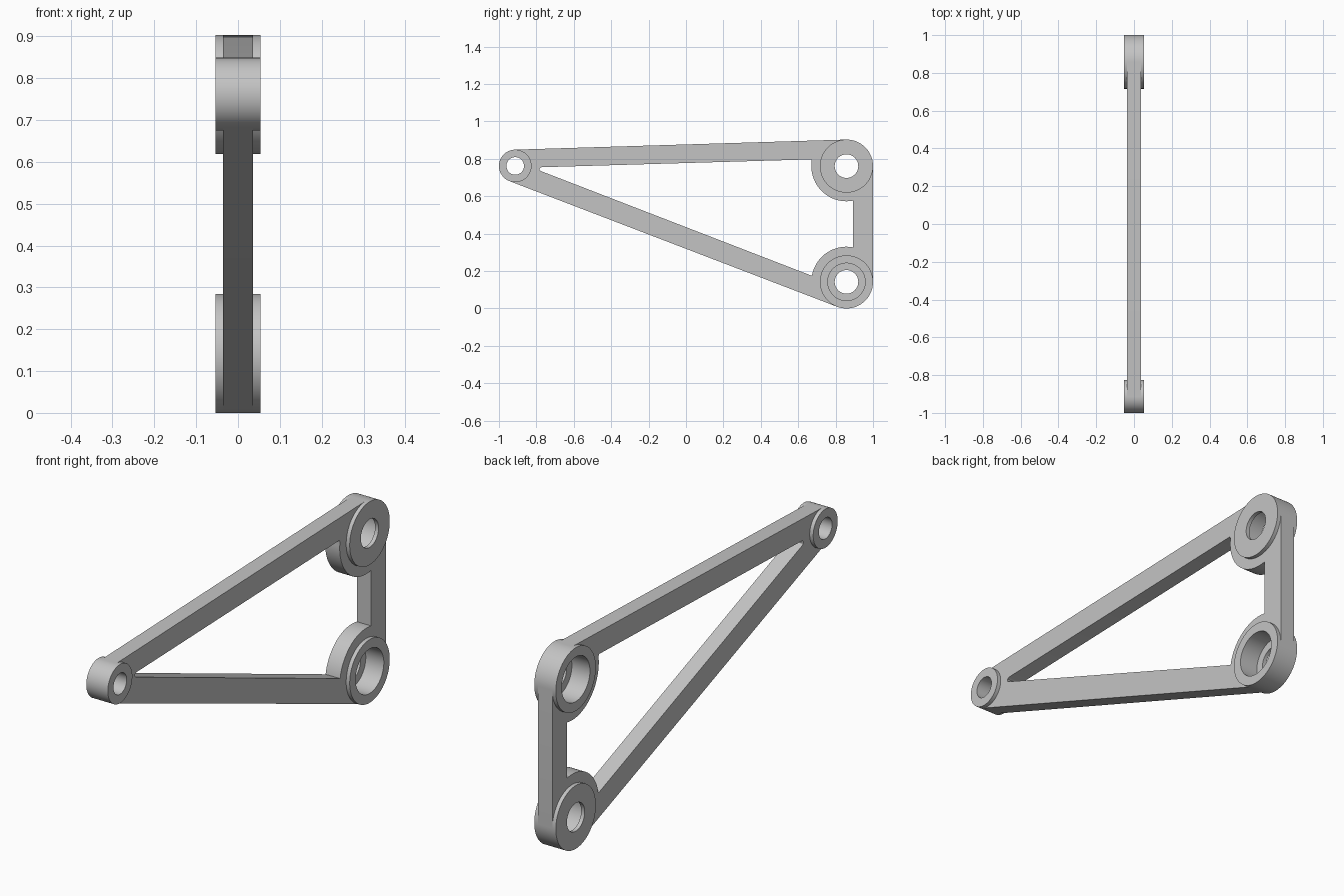
import bpy, bmesh
from math import cos, sin, radians, hypot
from mathutils import Matrix
from mathutils.geometry import convex_hull_2d

if "Cube" in bpy.data.objects:
    bpy.data.objects.remove(bpy.data.objects["Cube"], do_unlink=True)

# One plain grey metal
GREY = (0.55, 0.55, 0.55, 1)
metal = bpy.data.materials.new("grey metal")
metal.diffuse_color = GREY
metal.use_nodes = True
metal.node_tree.nodes["Principled BSDF"].inputs["Base Color"].default_value = GREY

# Profile plane (y, z) with extrusion along x
TO_SIDE = Matrix(((0, 0, 1, 0), (1, 0, 0, 0), (0, 1, 0, 0), (0, 0, 0, 1)))


def arc(centre, r, start, end, steps):
    angles = [radians(start + (end - start) * i / steps) for i in range(steps + 1)]
    return [(centre[0] + r * cos(a), centre[1] + r * sin(a)) for a in angles]


def circle(centre, r):
    return arc(centre, r, 0, 360, 80)[:-1]


def plate(name, loops, x0, x1):
    """Extrude an outer loop with holes between two x positions."""
    curve = bpy.data.curves.new(name, 'CURVE')
    curve.dimensions = '2D'
    curve.fill_mode = 'BOTH'
    curve.extrude = (x1 - x0) / 2
    for loop in loops:
        spline = curve.splines.new('POLY')
        spline.points.add(len(loop) - 1)
        for point, (y, z) in zip(spline.points, loop):
            point.co = (y, z, 0, 1)
        spline.use_cyclic_u = True
    source = bpy.data.objects.new(name + " profile", curve)
    bpy.context.collection.objects.link(source)
    graph = bpy.context.evaluated_depsgraph_get()
    mesh = bpy.data.meshes.new_from_object(source.evaluated_get(graph))
    bpy.data.objects.remove(source, do_unlink=True)
    bpy.data.curves.remove(curve)

    mesh.transform(Matrix.Translation(((x0 + x1) / 2, 0, 0)) @ TO_SIDE)
    bm = bmesh.new()
    bm.from_mesh(mesh)
    bmesh.ops.remove_doubles(bm, verts=bm.verts, dist=0.0001)
    bmesh.ops.recalc_face_normals(bm, faces=bm.faces)
    bm.to_mesh(mesh)
    bm.free()
    mesh.materials.clear()
    mesh.materials.append(metal)
    obj = bpy.data.objects.new(name, mesh)
    bpy.context.collection.objects.link(obj)
    bpy.ops.object.select_all(action='DESELECT')
    obj.select_set(True)
    bpy.context.view_layer.objects.active = obj
    bpy.ops.object.shade_smooth_by_angle(angle=radians(30))
    return obj


# Pivot centres, radii and half thicknesses
tip, upper, lower = (-0.913, 0.762), (0.858, 0.761), (0.858, 0.142)
TIP_R, BOSS_R, FLANGE_R = 0.087, 0.142, 0.188
TIP_HOLE, HOLE, BORE = 0.047, 0.063, 0.1
WEB, FACE = 0.036, 0.0535

# Triangular frame: hull round the pivots, open in the middle
points = circle(tip, TIP_R) + circle(upper, BOSS_R) + circle(lower, BOSS_R)
outline = [points[i] for i in convex_hull_2d(points)]
opening = ([(-0.772, 0.733), (-0.782, 0.739), (-0.782, 0.749), (-0.772, 0.755), (0.67, 0.797)]
           + arc(upper, FLANGE_R, 174, 281, 32)
           + arc(lower, FLANGE_R, 79, 170, 28))
plate("triangular_frame",
      [outline, opening, circle(tip, TIP_HOLE), circle(upper, BORE), circle(lower, BORE)],
      -WEB, WEB)

# Raised bosses on both sides; each large pivot is counterbored from one side
for side, sign in (("left", 1), ("right", -1)):
    x0, x1 = sorted((sign * WEB, sign * FACE))
    plate("tip_boss_" + side, [circle(tip, TIP_R), circle(tip, TIP_HOLE)], x0, x1)
    plate("upper_boss_" + side,
          [circle(upper, BOSS_R), circle(upper, HOLE if sign > 0 else BORE)], x0, x1)
    plate("lower_boss_" + side,
          [circle(lower, BOSS_R), circle(lower, BORE if sign > 0 else HOLE)], x0, x1)
